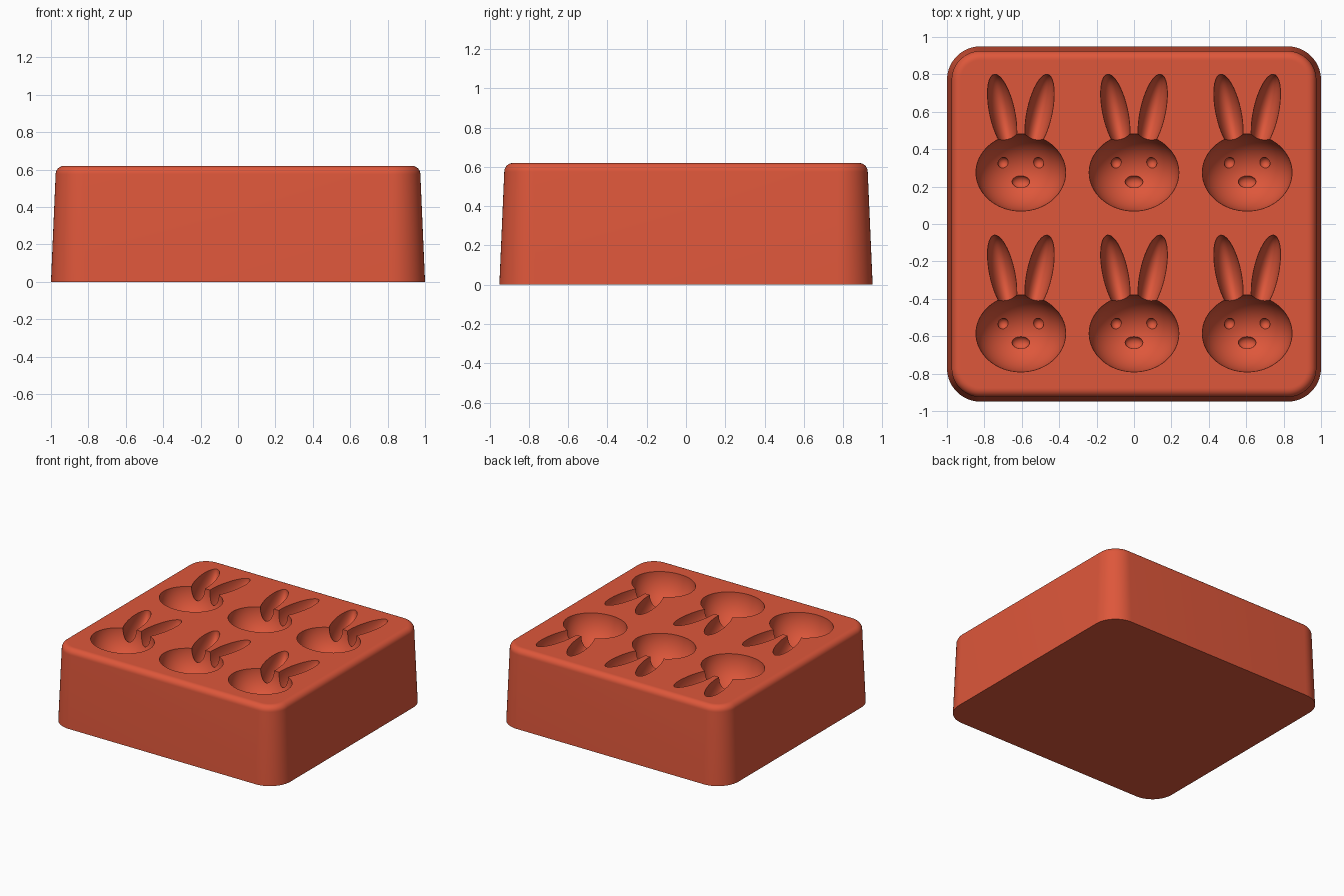
import bpy, bmesh
from math import sin, cos, pi, radians
from mathutils import Matrix, Vector

default = bpy.data.objects.get("Cube")
if default:
    bpy.data.objects.remove(default, do_unlink=True)

# Single silicone colour
silicone = bpy.data.materials.new("terracotta_red")
silicone.use_nodes = True
colour = (0.73, 0.095, 0.043, 1)
silicone.diffuse_color = colour
silicone.node_tree.nodes["Principled BSDF"].inputs["Base Color"].default_value = colour

HEIGHT = 0.62
HALF_X, HALF_Y, CORNER = 1.0, 0.95, 0.18
COLUMNS = (-0.605, 0, 0.605)
ROWS = (0.275, -0.585)


def finish(bm, name):
    bmesh.ops.recalc_face_normals(bm, faces=bm.faces)
    mesh = bpy.data.meshes.new(name)
    bm.to_mesh(mesh)
    bm.free()
    mesh.materials.append(silicone)
    obj = bpy.data.objects.new(name, mesh)
    bpy.context.collection.objects.link(obj)
    return obj


def rounded_ring(bm, inset, z, steps=14):
    """Rounded rectangle loop, pulled in by inset."""
    r = CORNER - inset
    verts = []
    for quarter, (sx, sy) in enumerate(((1, 1), (-1, 1), (-1, -1), (1, -1))):
        for i in range(steps + 1):
            a = (quarter + i / steps) * pi / 2
            verts.append(bm.verts.new((sx * (HALF_X - CORNER) + r * cos(a),
                                       sy * (HALF_Y - CORNER) + r * sin(a), z)))
    return verts


def build_block():
    """Drafted walls, rolled top edge, flat top and base."""
    bm = bmesh.new()
    draft, roll = 0.025, 0.045
    sections = [(0, 0)]
    for i in range(9):
        a = i / 8 * pi / 2
        sections.append((draft + roll * (1 - cos(a)), HEIGHT - roll + roll * sin(a)))
    sections.append((draft + roll + 0.005, HEIGHT))
    rings = [rounded_ring(bm, *s) for s in sections]
    n = len(rings[0])
    for low, high in zip(rings, rings[1:]):
        for i in range(n):
            j = (i + 1) % n
            bm.faces.new((low[i], low[j], high[j], high[i]))
    bm.faces.new(rings[0][::-1])
    bm.faces.new(rings[-1])
    return finish(bm, "mould_block")


def build_cutter(name, blobs, segments, rings):
    """Ellipsoids (offset, radii, tilt) repeated at every cavity."""
    bm = bmesh.new()
    for x in COLUMNS:
        for y in ROWS:
            for offset, radii, tilt in blobs:
                place = (Matrix.Translation(Vector((x, y, HEIGHT)) + Vector(offset))
                         @ Matrix.Rotation(tilt, 4, 'Z')
                         @ Matrix.Diagonal((*radii, 1)))
                bmesh.ops.create_uvsphere(bm, u_segments=segments, v_segments=rings,
                                          radius=1, matrix=place)
    obj = finish(bm, name)
    obj.hide_render = True
    return obj


# Rabbit cavity: head, two ears, then eyes and nose sunk in its floor
head = [((0, 0, 0), (0.24, 0.206, 0.24), 0)]
ears = [((s * 0.1, 0.322, 0), (0.067, 0.208, 0.14), radians(-12 * s)) for s in (-1, 1)]
face = [((s * 0.094, 0.052, -0.208), (0.03, 0.03, 0.03), 0) for s in (-1, 1)]
face.append(((0, -0.05, -0.232), (0.048, 0.034, 0.03), 0))

block = build_block()
cutters = [build_cutter("head_cutter", head, 64, 33),
           build_cutter("ear_cutter", ears, 40, 25),
           build_cutter("eye_and_nose_cutter", face, 20, 13)]
for cutter in cutters:
    cut = block.modifiers.new(cutter.name, 'BOOLEAN')
    cut.operation = 'DIFFERENCE'
    cut.solver = 'EXACT'
    cut.object = cutter

# Bake the cuts, then drop the cutters
depsgraph = bpy.context.evaluated_depsgraph_get()
carved = bpy.data.meshes.new_from_object(block.evaluated_get(depsgraph))
block.modifiers.clear()
block.data = carved
carved.name = "mould_block"
carved.materials.clear()
carved.materials.append(silicone)
carved.polygons.foreach_set("material_index", [0] * len(carved.polygons))
for cutter in cutters:
    bpy.data.objects.remove(cutter, do_unlink=True)

# Smooth walls and cavities with crisp rims
bpy.ops.object.select_all(action='DESELECT')
block.select_set(True)
bpy.context.view_layer.objects.active = block
bpy.ops.object.shade_smooth_by_angle(angle=radians(30))
